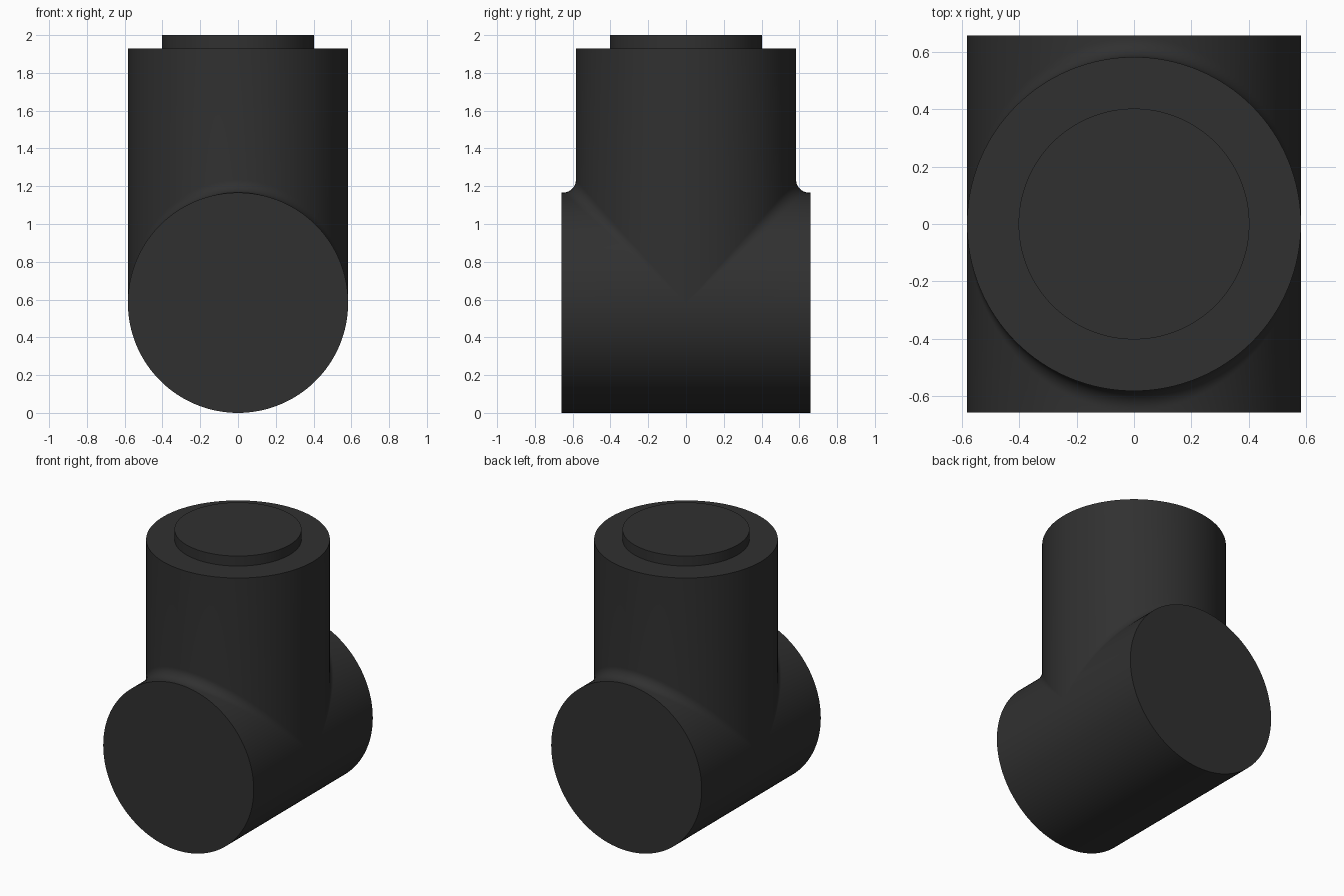
import bpy, bmesh, math
from mathutils import Vector

if "Cube" in bpy.data.objects:
    bpy.data.objects.remove(bpy.data.objects["Cube"])

R, r = 0.583, 0.068          # tube radius, fillet radius
HALF, NECK, TOP = 0.659, 1.93, 2.0
CAP_R = 0.403
SEG, ARC = 64, 10            # steps per half turn, steps across fillet

dark = bpy.data.materials.new("dark_grey")
dark.diffuse_color = (0.03, 0.03, 0.03, 1)
dark.use_nodes = True
dark.node_tree.nodes["Principled BSDF"].inputs["Base Color"].default_value = dark.diffuse_color


def finish(bm, name):
    bmesh.ops.recalc_face_normals(bm, faces=bm.faces)
    me = bpy.data.meshes.new(name)
    bm.to_mesh(me)
    bm.free()
    ob = bpy.data.objects.new(name, me)
    bpy.context.collection.objects.link(ob)
    me.materials.append(dark)
    bpy.ops.object.select_all(action='DESELECT')
    ob.select_set(True)
    bpy.context.view_layer.objects.active = ob
    bpy.ops.object.shade_smooth_by_angle(angle=math.radians(30))
    return ob


def skin(bm, rows):
    rows = [[bm.verts.new(p) for p in row] for row in rows]
    for a, b in zip(rows, rows[1:]):
        for i in range(len(a) - 1):
            bm.faces.new((a[i], a[i + 1], b[i + 1], b[i]))


def upper_row(t):
    # neck wall, rolling-ball fillet, then horizontal tube wall
    s, c = math.sin(t), math.cos(t)
    centre = Vector(((R + r) * s, (R + r) * c, R + (R + r) * c))
    to_neck, to_tube = Vector((-s, -c, 0)), Vector((-s, 0, -c))
    ang = to_neck.angle(to_tube)
    row = [(R * s, R * c, NECK)]
    for k in range(ARC + 1):
        f = k / ARC
        if ang > 1e-3:
            d = (to_neck * math.sin((1 - f) * ang) + to_tube * math.sin(f * ang)) / math.sin(ang)
        else:
            d = to_neck
        row.append(centre + d * r)
    row.append((R * s, HALF, R + R * c))
    return row


def lower_row(t):
    x, z = R * math.sin(t), R + R * math.cos(t)
    return [(x, 0, z), (x, HALF, z)]


# Tee body: build the rear half, mirror it, weld and close the ends
bm = bmesh.new()
angles = [math.pi * (i / SEG - 0.5) for i in range(SEG + 1)]
skin(bm, [upper_row(t) for t in angles])
skin(bm, [lower_row(t + math.pi) for t in angles])
bmesh.ops.mirror(bm, geom=bm.verts[:] + bm.edges[:] + bm.faces[:], axis='Y', merge_dist=1e-5)
bmesh.ops.remove_doubles(bm, verts=bm.verts, dist=1e-5)
bmesh.ops.holes_fill(bm, edges=[e for e in bm.edges if e.is_boundary], sides=0)
finish(bm, "tee_body")

# Raised disc on top of the neck
bm = bmesh.new()
bmesh.ops.create_cone(bm, cap_ends=True, segments=128, radius1=CAP_R, radius2=CAP_R, depth=TOP - NECK)
bmesh.ops.translate(bm, verts=bm.verts, vec=(0, 0, (TOP + NECK) / 2))
finish(bm, "top_disc")
